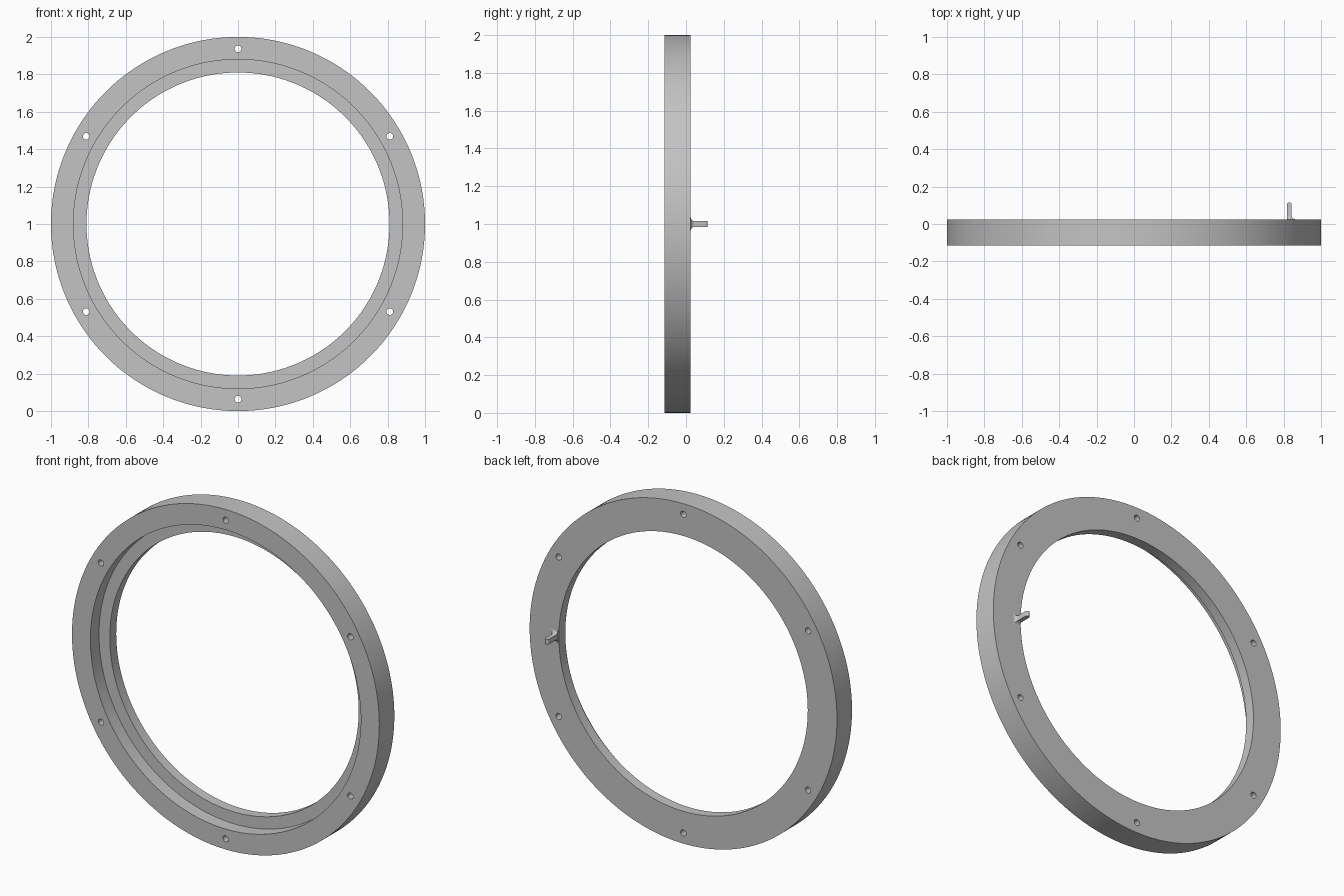
import bpy, bmesh, math
from mathutils import Matrix, Vector

cube = bpy.data.objects.get("Cube")
if cube:
    bpy.data.objects.remove(cube, do_unlink=True)

FRONT, LEDGE, BACK, TIP = -0.115, -0.035, 0.025, 0.115
OUTER, STEP, INNER = 1.0, 0.88, 0.81
CENTRE = Vector((0, 0, 1))

grey = bpy.data.materials.new("mid grey")
grey.use_nodes = True
grey.diffuse_color = (0.55, 0.55, 0.55, 1)
grey.node_tree.nodes["Principled BSDF"].inputs["Base Color"].default_value = grey.diffuse_color


def make_object(name, bm):
    bmesh.ops.recalc_face_normals(bm, faces=bm.faces)
    mesh = bpy.data.meshes.new(name)
    bm.to_mesh(mesh)
    bm.free()
    mesh.materials.append(grey)
    obj = bpy.data.objects.new(name, mesh)
    bpy.context.collection.objects.link(obj)
    return obj


def smooth(obj):
    bpy.ops.object.select_all(action="DESELECT")
    obj.select_set(True)
    bpy.context.view_layer.objects.active = obj
    bpy.ops.object.shade_smooth_by_angle(angle=math.radians(30))


# Stepped ring: a profile spun about the y axis
bm = bmesh.new()
profile = [(OUTER, FRONT), (OUTER, BACK), (INNER, BACK),
           (INNER, LEDGE), (STEP, LEDGE), (STEP, FRONT)]
verts = [bm.verts.new((r, y, 1)) for r, y in profile]
edges = [bm.edges.new((verts[i - 1], verts[i])) for i in range(len(verts))]
bmesh.ops.spin(bm, geom=verts + edges, cent=CENTRE, axis=(0, 1, 0),
               angle=math.tau, steps=180)
bmesh.ops.remove_doubles(bm, verts=bm.verts, dist=0.0005)
ring = make_object("ring", bm)

# Six screw holes through the rim
bm = bmesh.new()
for i in range(6):
    a = math.radians(30 + 60 * i)
    spot = CENTRE + 0.937 * Vector((math.cos(a), 0, math.sin(a)))
    bmesh.ops.create_cone(bm, cap_ends=True, segments=24, radius1=0.018,
                          radius2=0.018, depth=0.6,
                          matrix=Matrix.Translation(spot) @ Matrix.Rotation(math.pi / 2, 4, "X"))
cutter = make_object("hole_cutter", bm)
cutter.hide_render = True

cut = ring.modifiers.new("screw holes", "BOOLEAN")
cut.operation = "DIFFERENCE"
cut.solver = "EXACT"
cut.object = cutter
bpy.context.view_layer.objects.active = ring
bpy.ops.object.modifier_apply(modifier=cut.name)
bpy.data.objects.remove(cutter, do_unlink=True)
smooth(ring)

# Peg on the back: lofted rectangles with a flared foot and a rounded tip
LEFT, RIGHT, HALF, FLARE = 0.817, 0.843, 0.015, 0.021
levels = [(BACK - 0.005, LEFT, RIGHT + FLARE, HALF + FLARE)]
for i in range(7):
    a = math.radians(15 * i)
    f = FLARE * (1 - math.sin(a))
    levels.append((BACK + FLARE * (1 - math.cos(a)), LEFT, RIGHT + f, HALF + f))
radius = (RIGHT - LEFT) / 2
middle = (RIGHT + LEFT) / 2
for i in range(6):
    a = math.radians(16 * i)
    w = radius * math.cos(a)
    levels.append((TIP - radius + radius * math.sin(a), middle - w, middle + w, HALF))

bm = bmesh.new()
loops = [[bm.verts.new((x, y, 1 + z)) for x, z in
          ((x0, -h), (x1, -h), (x1, h), (x0, h))] for y, x0, x1, h in levels]
for low, high in zip(loops, loops[1:]):
    for i in range(4):
        bm.faces.new((low[i - 1], low[i], high[i], high[i - 1]))
bm.faces.new(loops[0])
bm.faces.new(loops[-1])
smooth(make_object("locating_peg", bm))
